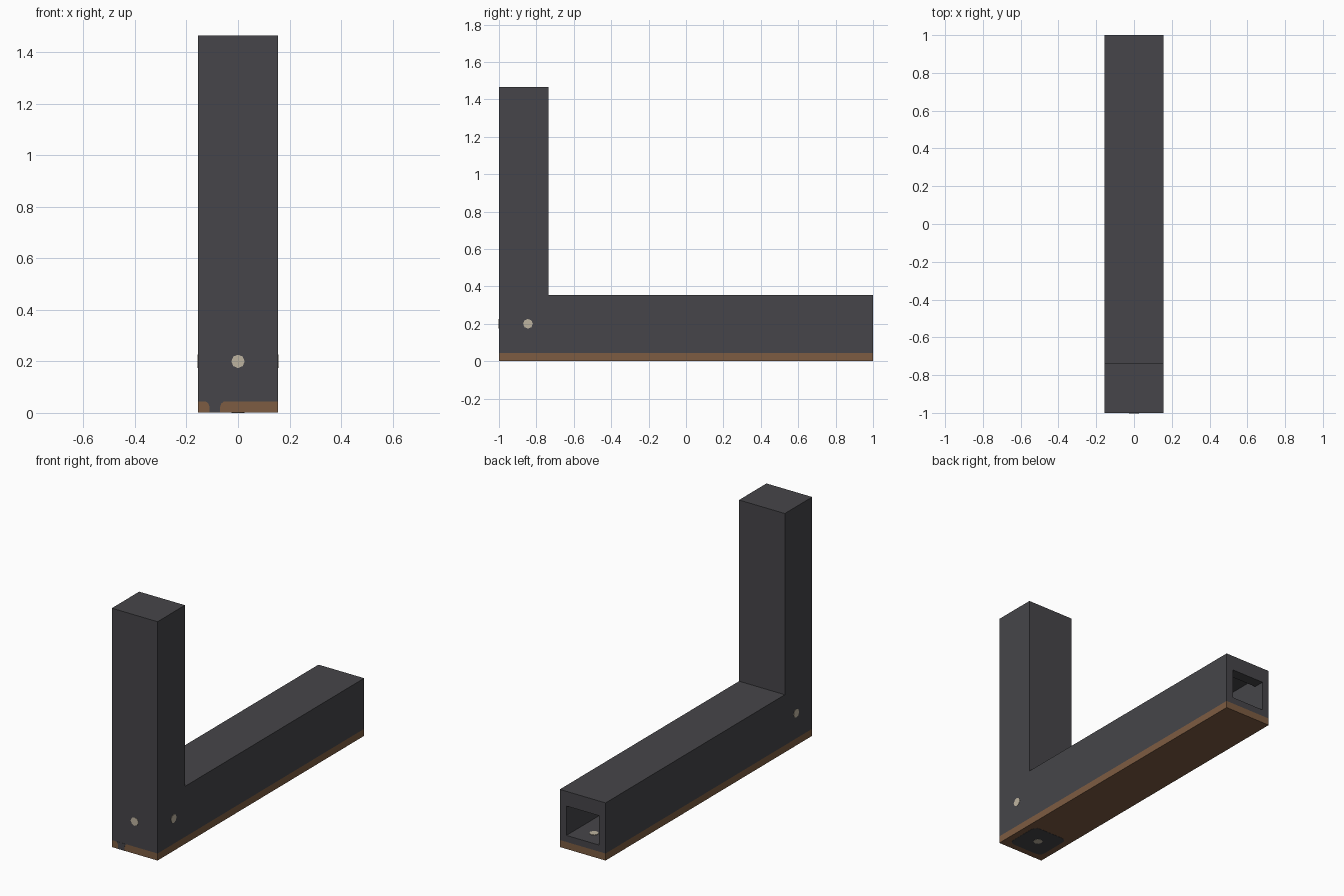
import bpy, bmesh, math
from mathutils import Vector

cube = bpy.data.objects.get("Cube")
if cube:
    bpy.data.objects.remove(cube, do_unlink=True)


def material(name, rgb):
    m = bpy.data.materials.new(name)
    m.use_nodes = True
    m.diffuse_color = (*rgb, 1)
    m.node_tree.nodes["Principled BSDF"].inputs["Base Color"].default_value = (*rgb, 1)
    return m


CHARCOAL = material("charcoal", (0.061, 0.060, 0.067))
BROWN = material("brown", (0.205, 0.107, 0.054))
CREAM = material("cream", (0.515, 0.456, 0.352))

HALF_W = 0.155     # half width of the whole body
BASE_TOP = 0.045   # top of the brown sole
CORNER_Y = -0.845  # centre line of the upright


def finish(name, bm, mat):
    bmesh.ops.recalc_face_normals(bm, faces=bm.faces)
    mesh = bpy.data.meshes.new(name)
    bm.to_mesh(mesh)
    bm.free()
    mesh.materials.append(mat)
    obj = bpy.data.objects.new(name, mesh)
    bpy.context.collection.objects.link(obj)
    return obj


def prism(name, points, offset, mat):
    """Extrude a flat outline along an offset vector."""
    bm = bmesh.new()
    face = bm.faces.new([bm.verts.new(p) for p in points])
    ext = bmesh.ops.extrude_face_region(bm, geom=[face])
    verts = [v for v in ext["geom"] if isinstance(v, bmesh.types.BMVert)]
    bmesh.ops.translate(bm, verts=verts, vec=offset)
    return finish(name, bm, mat)


def box(name, lo, hi, mat):
    pts = [(lo[0], lo[1], lo[2]), (hi[0], lo[1], lo[2]),
           (hi[0], hi[1], lo[2]), (lo[0], hi[1], lo[2])]
    return prism(name, pts, (0, 0, hi[2] - lo[2]), mat)


def stud(name, centre, direction):
    """Short eight-sided pin end standing slightly proud of a face."""
    bm = bmesh.new()
    bmesh.ops.create_cone(bm, cap_ends=True, segments=8, radius1=0.026,
                          radius2=0.026, depth=0.008)
    bmesh.ops.rotate(bm, verts=bm.verts,
                     matrix=Vector((0, 0, 1)).rotation_difference(Vector(direction)).to_matrix())
    bmesh.ops.translate(bm, verts=bm.verts, vec=centre)
    return finish(name, bm, CREAM)


# L-shaped body
outline = [(-1, BASE_TOP), (1, BASE_TOP), (1, 0.355),
           (-0.735, 0.355), (-0.735, 1.465), (-1, 1.465)]
body = prism("body", [(-HALF_W, y, z) for y, z in outline],
             (2 * HALF_W, 0, 0), CHARCOAL)

# Rear opening, with a taller cavity behind its lip
cutters = [box("opening_cutter", (-0.11, 0.9, 0.085), (0.11, 1.1, 0.265), CHARCOAL),
           box("cavity_cutter", (-0.11, -0.95, 0.085), (0.11, 0.935, 0.315), CHARCOAL)]
bpy.context.view_layer.objects.active = body
for cutter in cutters:
    cutter.hide_render = True
    mod = body.modifiers.new("hollow", "BOOLEAN")
    mod.operation = "DIFFERENCE"
    mod.solver = "EXACT"
    mod.object = cutter
    bpy.ops.object.modifier_apply(modifier=mod.name)
    bpy.data.objects.remove(cutter, do_unlink=True)

# Brown sole under the long arm
box("sole", (-HALF_W, -1, 0.002), (HALF_W, 1, BASE_TOP), BROWN)

# Rounded plate under the upright
plate = []
for i, (sx, sy) in enumerate([(1, 1), (-1, 1), (-1, -1), (1, -1)]):
    for step in range(4):
        a = math.pi / 2 * (i + step / 3)
        plate.append((sx * 0.08 + 0.035 * math.cos(a),
                      CORNER_Y + sy * 0.08 + 0.035 * math.sin(a), 0.001))
prism("underside_plate", plate, (0, 0, 0.006), CHARCOAL)

# Flared notch inlay at the front of the sole
NOTCH_X = -0.09
flare = [(0.021, 0.002), (0.021, 0.024), (0.025, 0.036), (0.033, 0.043), (0.042, BASE_TOP)]
notch = [(NOTCH_X + x, -1.001, z) for x, z in flare]
notch += [(NOTCH_X - x, -1.001, z) for x, z in reversed(flare)]
prism("front_notch", notch, (0, 0.006, 0), CHARCOAL)

# Pin ends around the corner, and one on the cavity floor
stud("front_stud", (0, -0.998, 0.2), (0, -1, 0))
for side, label in ((1, "left"), (-1, "right")):
    stud(label + "_stud", (side * (HALF_W - 0.002), CORNER_Y, 0.2), (side, 0, 0))
stud("underside_stud", (0, CORNER_Y, 0.004), (0, 0, -1))
stud("cavity_stud", (0, 0.89, 0.084), (0, 0, 1))
